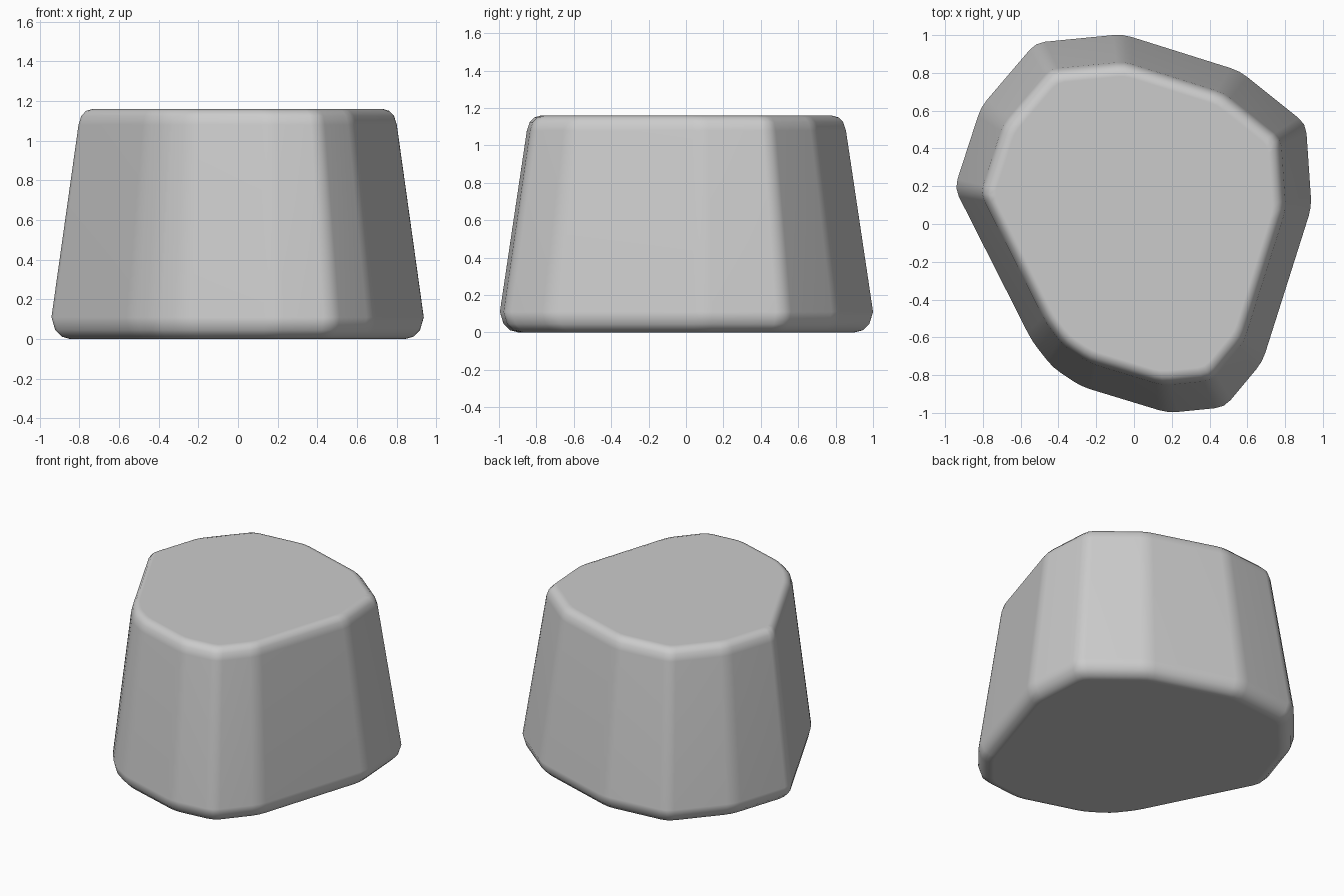
import bpy
import bmesh
import math
from mathutils import Vector

cube = bpy.data.objects.get("Cube")
if cube:
    bpy.data.objects.remove(cube, do_unlink=True)

# Uneven footprint of the stone at its widest level
FOOTPRINT = [(-0.95, 0.19), (-0.81, 0.62), (-0.52, 0.96), (-0.06, 1.005),
             (0.56, 0.81), (0.91, 0.53), (0.94, 0.09), (0.68, -0.73),
             (0.48, -0.97), (0.18, -1.0), (-0.28, -0.86), (-0.43, -0.76),
             (-0.54, -0.62)]

# Height and scale of each level, with rounded lower and upper rims
LEVELS = [(0.0, 0.90), (0.012, 0.945), (0.045, 0.98), (0.11, 1.0),
          (1.08, 0.855), (1.125, 0.84), (1.15, 0.815), (1.16, 0.78)]


def round_corners(points, reach):
    """Replace each corner with a short three-point curve."""
    result = []
    corners = [Vector(p) for p in points]
    for i, corner in enumerate(corners):
        before = corners[i - 1] - corner
        after = corners[(i + 1) % len(corners)] - corner
        a = corner + before.normalized() * min(reach, before.length * 0.3)
        b = corner + after.normalized() * min(reach, after.length * 0.3)
        result += [a, (a + b + 2 * corner) / 4, b]
    return result


def loft(name, outline, levels, material):
    bm = bmesh.new()
    rings = [[bm.verts.new((p.x * s, p.y * s, z)) for p in outline]
             for z, s in levels]
    count = len(outline)
    for low, high in zip(rings, rings[1:]):
        for i in range(count):
            j = (i + 1) % count
            bm.faces.new((low[i], low[j], high[j], high[i]))
    bm.faces.new(rings[0])
    bm.faces.new(rings[-1])
    bmesh.ops.recalc_face_normals(bm, faces=bm.faces)
    mesh = bpy.data.meshes.new(name)
    bm.to_mesh(mesh)
    bm.free()
    mesh.materials.append(material)
    obj = bpy.data.objects.new(name, mesh)
    bpy.context.collection.objects.link(obj)
    return obj


# Plain grey stone
grey = bpy.data.materials.new("stone_grey")
grey.use_nodes = True
colour = (0.6, 0.6, 0.6, 1.0)
grey.diffuse_color = colour
grey.node_tree.nodes["Principled BSDF"].inputs["Base Color"].default_value = colour

stone = loft("stone_block", round_corners(FOOTPRINT, 0.05), LEVELS, grey)

# Soft rims and corners, with broad faces kept flat
bpy.ops.object.select_all(action="DESELECT")
stone.select_set(True)
bpy.context.view_layer.objects.active = stone
bpy.ops.object.shade_smooth_by_angle(angle=math.radians(40))
weighted = stone.modifiers.new("broad_face_normals", "WEIGHTED_NORMAL")
weighted.keep_sharp = True
